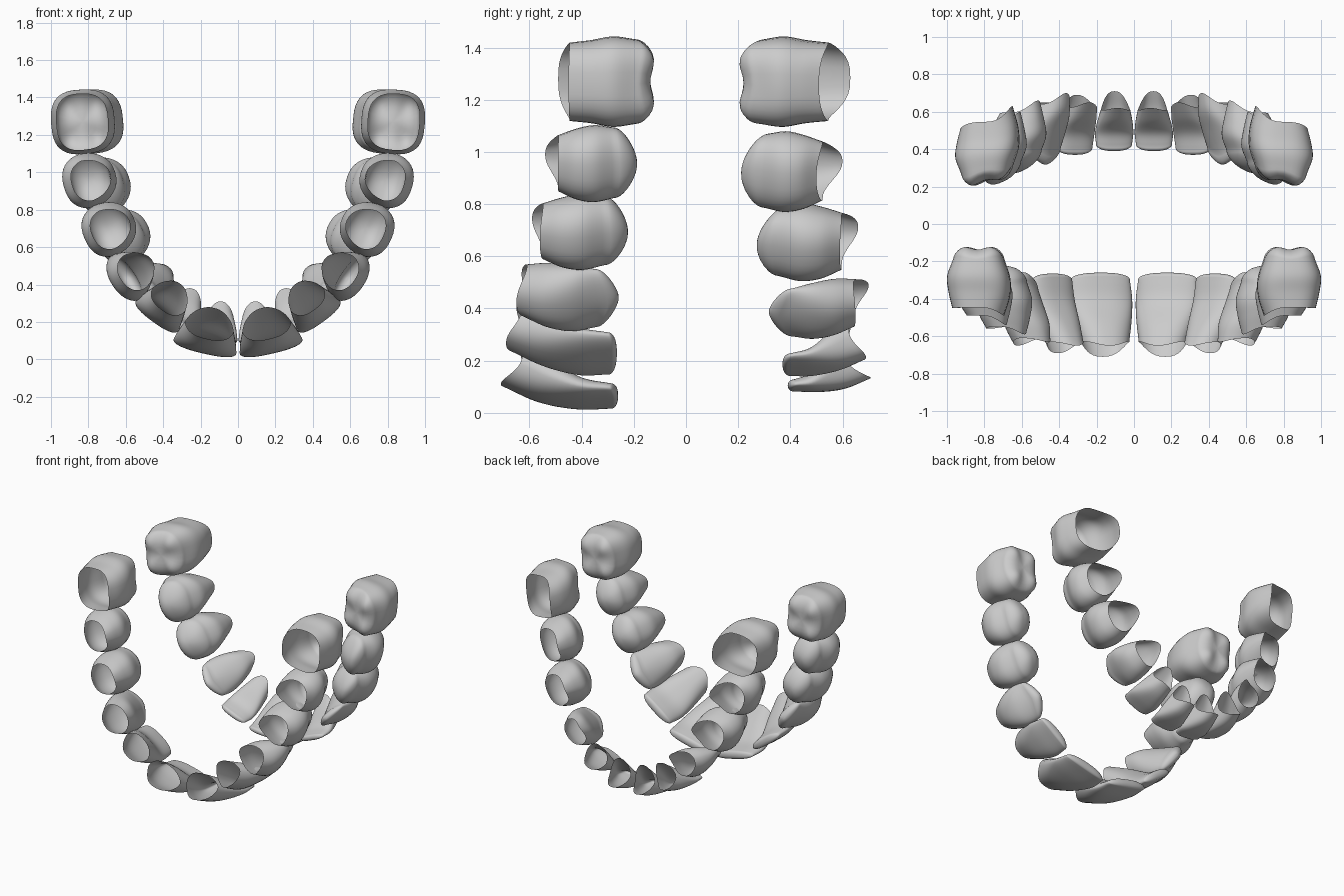
import bpy, bmesh, math
from math import sin, cos, pi, radians

if "Cube" in bpy.data.objects:
    bpy.data.objects.remove(bpy.data.objects["Cube"])

SEG, WALL, CAP = 40, 16, 9


def curve(keys, t):
    # Catmull-Rom through four evenly spaced keys
    s = min(t * 3, 2.9999)
    i, f = int(s), s - int(s)
    p = [2 * keys[0] - keys[1]] + list(keys) + [2 * keys[3] - keys[2]]
    a, b, c, d = p[i:i + 4]
    return b + .5 * f * (c - a + f * (2 * a - 5 * b + 4 * c - d + f * (3 * (b - c) + d - a)))


def gauss(u, v, cu, cv, s):
    return math.exp(-((u - cu) ** 2 + (v - cv) ** 2) / (2 * s * s))


def bump(kind, u, v):
    # biting surface relief
    if kind == "molar":
        return sum(gauss(u, v, a, b, .34) for a in (-.58, .58) for b in (-.58, .58))
    if kind == "premolar":
        return gauss(u, v, 0, .5, .55) + .6 * gauss(u, v, 0, -.65, .45)
    if kind == "canine":
        return 1 - min(1, (u * u + .03) ** .5)
    return 1 - u ** 4


# superellipse power, inner taper, edge rounding, relief, neck width ratio,
# then outer and inner profile from the gum margin to the biting end
STYLE = {
    "incisor": (2.5, .40, .02, .012, .76, (-.02, .04, .06, .055), (.19, .12, .035, .005)),
    "canine": (2.3, .35, .05, .045, .74, (.05, .10, .10, .055), (.145, .13, .08, .025)),
    "premolar": (2.4, .30, .07, .03, .74, (.10, .14, .142, .10), (.11, .13, .138, .105)),
    "molar": (2.8, .05, .05, .038, .87, (.14, .16, .168, .135), (.135, .165, .168, .135))}


def tooth(name, kind, x, z, ang, half, outer, inner, bite, side):
    power, taper, rnd, amp, neck, lab, ling = STYLE[kind]
    a = radians(ang)
    way = 1 if bite > outer else -1
    if way < 0 and kind in ("incisor", "canine"):    # lower front teeth are thinner
        lab = [k * .65 for k in lab]
    # lower back teeth slope down towards the tongue
    slope = .06 if way < 0 and kind in ("premolar", "molar") else 0
    wid = [half * k for k in (neck, .92, 1, .93)]
    sides = (outer + inner) / 2 + way * .06 * (1 - abs(sin(a)) * .6)
    shoulder = bite - way * (rnd + amp)
    bm = bmesh.new()

    def point(th, t, phi):
        cu, sv = cos(th), sin(th)
        u = math.copysign(abs(cu) ** (2 / power), cu) * cos(phi)
        v = math.copysign(abs(sv) ** (2 / power), sv) * cos(phi)
        L, G = curve(lab, t), curve(ling, t)
        off = (L - G) / 2 + v * (L + G) / 2
        along = u * curve(wid, t) * (1 - taper * (1 - .6 * t) * max(0, .2 - .8 * v) ** 1.3)
        m = sides + ((outer if sv > 0 else inner) - sides) * sv * sv
        y = m + (shoulder - m) * t + way * (rnd * sin(phi) + amp * t ** 4 * bump(kind, u, v))
        y += slope * t * t * max(0, .5 - .5 * v - .2)
        return (side * (x + sin(a) * off + cos(a) * along), y,
                z - cos(a) * off + sin(a) * along)

    # wall rings, then the closing cap over the biting end; gum end stays open
    steps = [(i / WALL, 0) for i in range(WALL + 1)]
    steps += [(1, pi / 2 * i / CAP) for i in range(1, CAP)]
    rings = [[bm.verts.new(point(2 * pi * j / SEG, t, phi)) for j in range(SEG)]
             for t, phi in steps]
    tip = bm.verts.new(point(0, 1, pi / 2))
    for r0, r1 in zip(rings, rings[1:]):
        for j in range(SEG):
            k = (j + 1) % SEG
            bm.faces.new((r0[j], r0[k], r1[k], r1[j]))
    for j in range(SEG):
        bm.faces.new((rings[-1][j], rings[-1][(j + 1) % SEG], tip))
    # normals point outward, towards the bite on the cap
    bm.normal_update()
    if sum(f.normal.y for f in tip.link_faces) * way < 0:
        bmesh.ops.reverse_faces(bm, faces=bm.faces)
    for f in bm.faces:
        f.smooth = True
    mesh = bpy.data.meshes.new(name)
    bm.to_mesh(mesh)
    bm.free()
    bpy.context.collection.objects.link(bpy.data.objects.new(name, mesh))


NAMES = ["central_incisor", "lateral_incisor", "canine",
         "first_premolar", "second_premolar", "molar"]

# x, z, outward angle, half width, outer and inner margin y, biting y
UPPER = [(.172, .09, 13, .174, -.71, -.65, -.26),
         (.42, .25, 36, .14, -.69, -.65, -.265),
         (.58, .45, 56, .142, -.65, -.63, -.25),
         (.685, .70, 66, .147, -.56, -.59, -.22),
         (.79, .96, 74, .149, -.49, -.54, -.185),
         (.83, 1.27, 86, .173, -.45, -.49, -.11)]
LOWER = [(.105, .12, 5, .104, .71, .62, .39),
         (.31, .20, 22, .109, .69, .65, .37),
         (.47, .39, 48, .13, .65, .70, .31),
         (.61, .66, 62, .15, .59, .66, .26),
         (.715, .93, 72, .157, .50, .60, .20),
         (.785, 1.27, 84, .172, .51, .63, .19)]

# both arches, mirrored left and right
for arch, rows in (("upper", UPPER), ("lower", LOWER)):
    for part, row in zip(NAMES, rows):
        for side, label in ((1, "right"), (-1, "left")):
            tooth(f"{arch}_{part}_{label}", part.split("_")[-1], *row, side)
